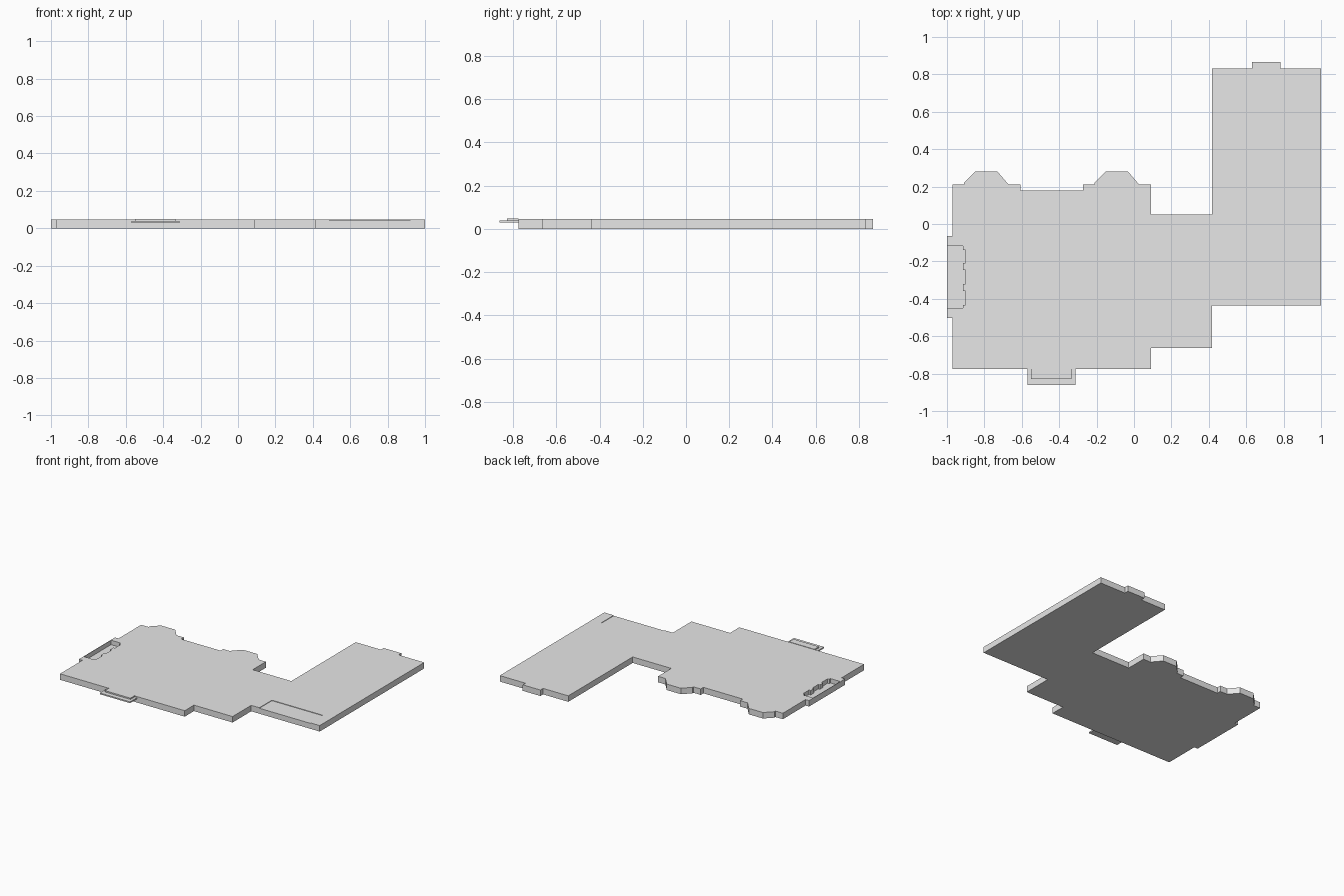
import bpy, bmesh

if "Cube" in bpy.data.objects:
    bpy.data.objects.remove(bpy.data.objects["Cube"])

grey = bpy.data.materials.new("light_grey")
grey.diffuse_color = (0.8, 0.8, 0.8, 1)
grey.use_nodes = True
grey.node_tree.nodes["Principled BSDF"].inputs["Base Color"].default_value = grey.diffuse_color


def prism(name, outline, z0, z1):
    """Extrude a flat outline from z0 to z1."""
    bm = bmesh.new()
    base = bm.faces.new([bm.verts.new((x, y, z0)) for x, y in outline])
    top = bmesh.ops.extrude_face_region(bm, geom=[base])["geom"]
    verts = [v for v in top if isinstance(v, bmesh.types.BMVert)]
    bmesh.ops.translate(bm, verts=verts, vec=(0, 0, z1 - z0))
    bmesh.ops.recalc_face_normals(bm, faces=bm.faces)
    mesh = bpy.data.meshes.new(name)
    bm.to_mesh(mesh)
    bm.free()
    mesh.materials.append(grey)
    ob = bpy.data.objects.new(name, mesh)
    bpy.context.collection.objects.link(ob)
    return ob


def rect(x0, x1, y0, y1):
    return [(x0, y0), (x1, y0), (x1, y1), (x0, y1)]


def cut(target, cutter):
    """Subtract the cutter and remove it."""
    mod = target.modifiers.new("cut", "BOOLEAN")
    mod.operation, mod.solver, mod.object = "DIFFERENCE", "EXACT", cutter
    bpy.context.view_layer.objects.active = target
    bpy.ops.object.modifier_apply(modifier=mod.name)
    bpy.data.objects.remove(cutter)


def bay(cx):
    """Canted bay window outline, walked from right to left."""
    return [(cx + dx, y) for dx, y in
            ((0.12, 0.21), (0.06, 0.28), (-0.06, 0.28), (-0.118, 0.222), (-0.118, 0.21))]


TOP = 0.046

# floor slab with bays and wing
outline = [(-0.97, -0.775), (0.09, -0.775), (0.09, -0.663), (0.418, -0.663),
           (0.418, -0.437), (1, -0.437), (1, 0.832), (0.782, 0.832),
           (0.782, 0.865), (0.632, 0.865), (0.632, 0.832), (0.418, 0.832),
           (0.418, 0.05), (0.09, 0.05), (0.09, 0.21)]
outline += bay(-0.092)
outline += [(-0.272, 0.21), (-0.272, 0.178), (-0.608, 0.178), (-0.608, 0.21)]
outline += bay(-0.79)
outline += [(-0.97, 0.21), (-0.97, -0.065), (-1, -0.065), (-1, -0.503), (-0.97, -0.503)]
slab = prism("floor_slab", outline, 0, TOP)

# sunken porch on the left, leaving a thin outer wall
porch = [(-0.996, -0.448), (-0.914, -0.448)]
for y0, y1 in ((-0.434, -0.358), (-0.32, -0.246), (-0.208, -0.138)):
    porch += [(-0.914, y0), (-0.9, y0), (-0.9, y1), (-0.914, y1)]
porch += [(-0.914, -0.118), (-0.996, -0.118)]
cut(slab, prism("porch_cutter", porch, 0.012, 0.1))

# shallow recess at the front of the wing
cut(slab, prism("recess_cutter", rect(0.488, 0.92, -0.5, -0.285), TOP - 0.004, 0.1))

# two entrance steps at the front
prism("lower_step", rect(-0.57, -0.314, -0.862, -0.774), 0.029, 0.039)
prism("upper_step", rect(-0.55, -0.334, -0.828, -0.774), 0.039, 0.049)
